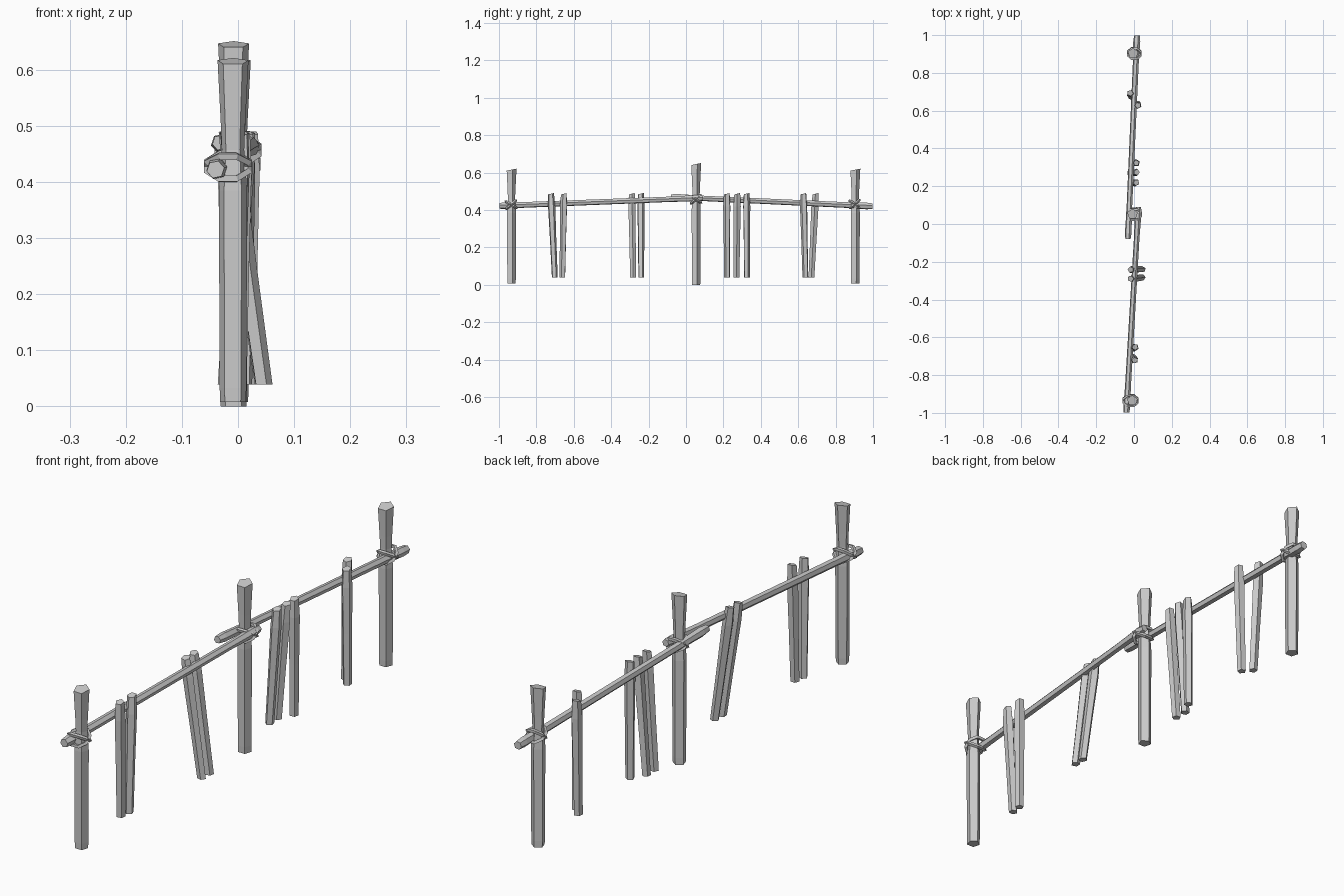
import bpy, bmesh, math
from mathutils import Vector, Matrix

cube = bpy.data.objects.get("Cube")
if cube:
    bpy.data.objects.remove(cube)

wood = bpy.data.materials.new("weathered grey")
wood.use_nodes = True
grey = (0.6, 0.6, 0.6, 1)
wood.diffuse_color = grey
wood.node_tree.nodes["Principled BSDF"].inputs["Base Color"].default_value = grey


def finish(name, bm):
    bmesh.ops.recalc_face_normals(bm, faces=bm.faces)
    mesh = bpy.data.meshes.new(name)
    bm.to_mesh(mesh)
    bm.free()
    mesh.materials.append(wood)
    obj = bpy.data.objects.new(name, mesh)
    bpy.context.collection.objects.link(obj)
    return obj


def pole(name, start, end, profile, sides=5, turn=0.0, slant=0.0):
    """Faceted pole; profile holds (fraction along the pole, radius)."""
    start, end = Vector(start), Vector(end)
    upright = abs(end.z - start.z) > abs(end.y - start.y)
    u = Vector((1, 0, 0))
    v = Vector((0, 1, 0)) if upright else Vector((0, 0, 1))
    along = (end - start).normalized()
    bm = bmesh.new()
    rings = []
    for i, (t, r) in enumerate(profile):
        ring = []
        for k in range(sides):
            a = turn + math.tau * k / sides
            p = start.lerp(end, t) + (u * math.cos(a) + v * math.sin(a)) * r
            if i == len(profile) - 1:
                p += along * slant * math.sin(a)
            ring.append(bm.verts.new(p))
        rings.append(ring)
    for lo, hi in zip(rings, rings[1:]):
        for k in range(sides):
            j = (k + 1) % sides
            bm.faces.new((lo[k], lo[j], hi[j], hi[k]))
    bm.faces.new(rings[0])
    bm.faces.new(rings[-1])
    return finish(name, bm)


def rope_loop(name, centre, size, tilt, segments=8, thick=0.0075):
    """Coarse four-sided rope loop, tilted about the x axis."""
    bm = bmesh.new()
    spin = Matrix.Rotation(tilt, 3, "X")
    rings = []
    for i in range(segments):
        a = math.tau * (i + 0.5) / segments
        out = Vector((math.cos(a), math.sin(a), 0))
        mid = Vector((out.x * size[0], out.y * size[1], 0))
        ring = []
        for k in range(4):
            b = math.tau * k / 4
            p = mid + (out * math.cos(b) + Vector((0, 0, 1)) * math.sin(b)) * thick
            ring.append(bm.verts.new(Vector(centre) + spin @ p))
        rings.append(ring)
    for i in range(segments):
        a, b = rings[i], rings[(i + 1) % segments]
        for k in range(4):
            j = (k + 1) % 4
            bm.faces.new((a[k], a[j], b[j], b[k]))
    return finish(name, bm)


# Three posts, necked where the rope holds them and flared at the top
post_profile = [(0, 0.024), (0.04, 0.025), (0.62, 0.0265), (0.74, 0.021), (0.82, 0.023), (1, 0.029)]
for name, x, y, base, top in (("front_post", -0.009, -0.935, 0.008, 0.615),
                              ("middle_post", -0.008, 0.052, 0, 0.645),
                              ("back_post", -0.005, 0.903, 0.008, 0.615)):
    pole(name, (x, y, base), (x, y, top), post_profile, turn=0.3, slant=0.006)

# Two rails that overlap beside the middle post
rail_profile = [(0, 0.016), (0.03, 0.019), (0.12, 0.016), (0.85, 0.015), (0.97, 0.018), (1, 0.014)]
pole("front_rail", (-0.04, -0.997, 0.422), (0.024, 0.09, 0.464), rail_profile, 6, 0.2)
pole("back_rail", (0.016, 0.997, 0.42), (-0.032, -0.08, 0.47), rail_profile, 6, 0.2)

# Rope lashings: a crossed pair of loops at each post
for name, x, y, z, wide in (("front", -0.018, -0.935, 0.428, 0.039),
                            ("middle", 0.0, 0.052, 0.457, 0.038),
                            ("back", 0.002, 0.903, 0.432, 0.034)):
    for side, tilt in (("rising", 0.72), ("falling", -0.55)):
        rope_loop(f"{name}_rope_{side}", (x, y, z), (wide, 0.037), tilt)

# Leaning pickets: top x, top y, bottom x, bottom y
pickets = [(0.004, -0.722, -0.006, -0.702), (0.006, -0.652, 0.0, -0.66),
           (-0.018, -0.29, 0.045, -0.283), (-0.018, -0.242, 0.046, -0.24),
           (0.012, 0.219, -0.02, 0.22), (0.014, 0.274, -0.02, 0.27),
           (0.012, 0.323, 0.01, 0.325), (0.021, 0.628, 0.016, 0.639),
           (-0.02, 0.693, -0.012, 0.671)]
picket_profile = [(0, 0.0165), (0.45, 0.018), (0.85, 0.0205), (0.9, 0.019), (1, 0.0165)]
for i, (tx, ty, bx, by) in enumerate(pickets):
    pole(f"picket_{i + 1}", (bx, by, 0.039), (tx, ty, 0.487), picket_profile,
         turn=0.5 + 0.4 * i, slant=0.004)
